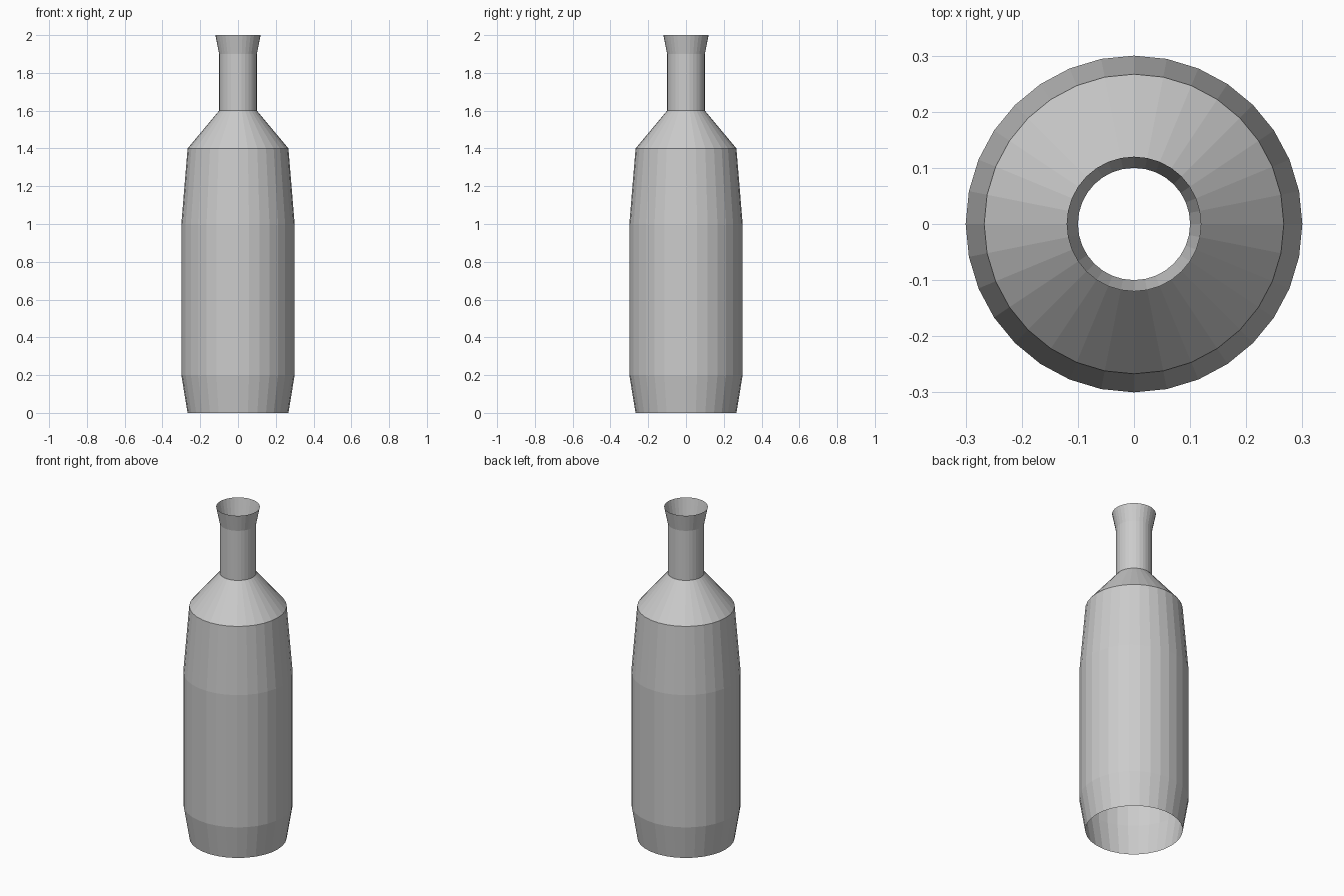
import bpy, bmesh
from math import cos, sin, tau

if "Cube" in bpy.data.objects:
    bpy.data.objects.remove(bpy.data.objects["Cube"])

SIDES = 32
# Bottle silhouette as (radius, height), open at the base and the mouth
PROFILE = [(0.267, 0), (0.3, 0.2), (0.3, 1.0), (0.267, 1.4),
           (0.1, 1.6), (0.1, 1.9), (0.12, 2.0)]


def lathe(name, profile, sides):
    bm = bmesh.new()
    rings = [[bm.verts.new((r * cos(tau * i / sides), r * sin(tau * i / sides), z))
              for i in range(sides)] for r, z in profile]
    for low, high in zip(rings, rings[1:]):
        for i in range(sides):
            j = (i + 1) % sides
            bm.faces.new((low[i], low[j], high[j], high[i]))
    mesh = bpy.data.meshes.new(name)
    bm.to_mesh(mesh)
    bm.free()
    obj = bpy.data.objects.new(name, mesh)
    bpy.context.collection.objects.link(obj)
    return obj


# Single-walled, flat-shaded bottle
lathe("bottle", PROFILE, SIDES)
